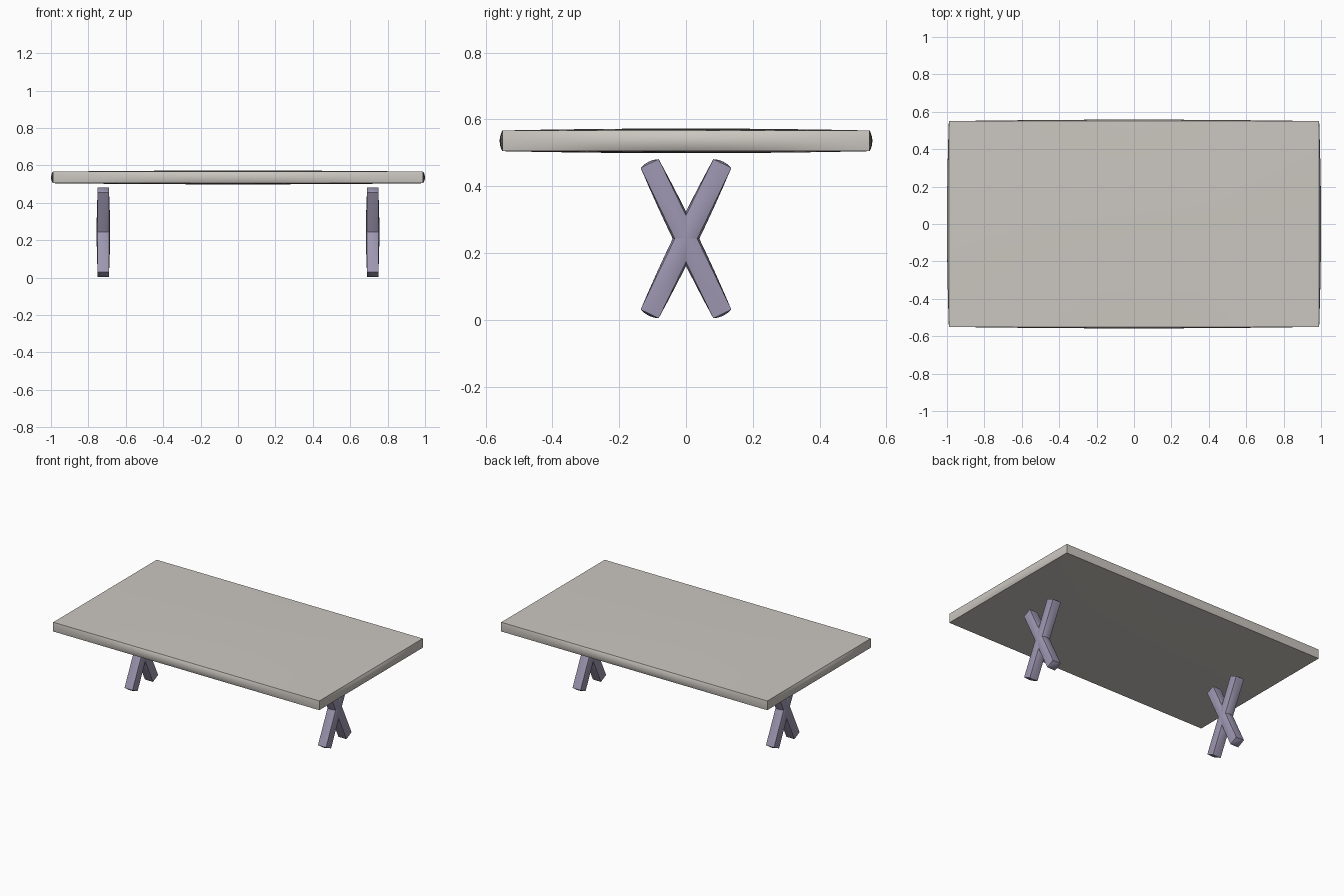
import bpy, bmesh, math
from mathutils import Matrix

if "Cube" in bpy.data.objects:
    bpy.data.objects.remove(bpy.data.objects["Cube"])


def material(name, rgb):
    m = bpy.data.materials.new(name)
    m.diffuse_color = (*rgb, 1)
    m.use_nodes = True
    m.node_tree.nodes["Principled BSDF"].inputs["Base Color"].default_value = m.diffuse_color
    return m


STONE = material("warm grey", (0.60, 0.57, 0.53))
PURPLE = material("dusty purple", (0.34, 0.31, 0.44))


def pillow_box(bm, half, bulge, matrix, n=8):
    """Box with straight edges whose faces swell gently outward."""
    cells = bmesh.new()
    bmesh.ops.create_cube(cells, size=2)
    bmesh.ops.subdivide_edges(cells, edges=cells.edges[:], cuts=n - 1, use_grid_fill=True)
    for v in cells.verts:
        c = v.co.copy()
        for i in range(3):
            a, b = c[(i + 1) % 3], c[(i + 2) % 3]
            v.co[i] = c[i] * (half[i] + bulge[i] * (1 - a * a) * (1 - b * b))
    cells.transform(matrix)
    tmp = bpy.data.meshes.new("tmp")
    cells.to_mesh(tmp)
    cells.free()
    bm.from_mesh(tmp)
    bpy.data.meshes.remove(tmp)


def finish(bm, name, mat):
    me = bpy.data.meshes.new(name)
    bm.to_mesh(me)
    bm.free()
    me.materials.append(mat)
    ob = bpy.data.objects.new(name, me)
    bpy.context.collection.objects.link(ob)
    bpy.ops.object.select_all(action='DESELECT')
    ob.select_set(True)
    bpy.context.view_layer.objects.active = ob
    bpy.ops.object.shade_smooth_by_angle(angle=math.radians(32))
    return ob


# Table top
bm = bmesh.new()
pillow_box(bm, (0.99, 0.55, 0.031), (0.01, 0.008, 0.006),
           Matrix.Translation((0, 0, 0.536)))
finish(bm, "table_top", STONE)

# Crossed trestle legs, one pair at each end
for side, x in (("left", -0.72), ("right", 0.72)):
    bm = bmesh.new()
    for s in (-1, 1):
        pillow_box(bm, (0.03, 0.030, 0.25), (0.006, 0.006, 0.006),
                   Matrix.Translation((x, 0, 0.243)) @ Matrix.Rotation(s * math.radians(25.8), 4, 'X'))
    finish(bm, side + "_cross_leg", PURPLE)
